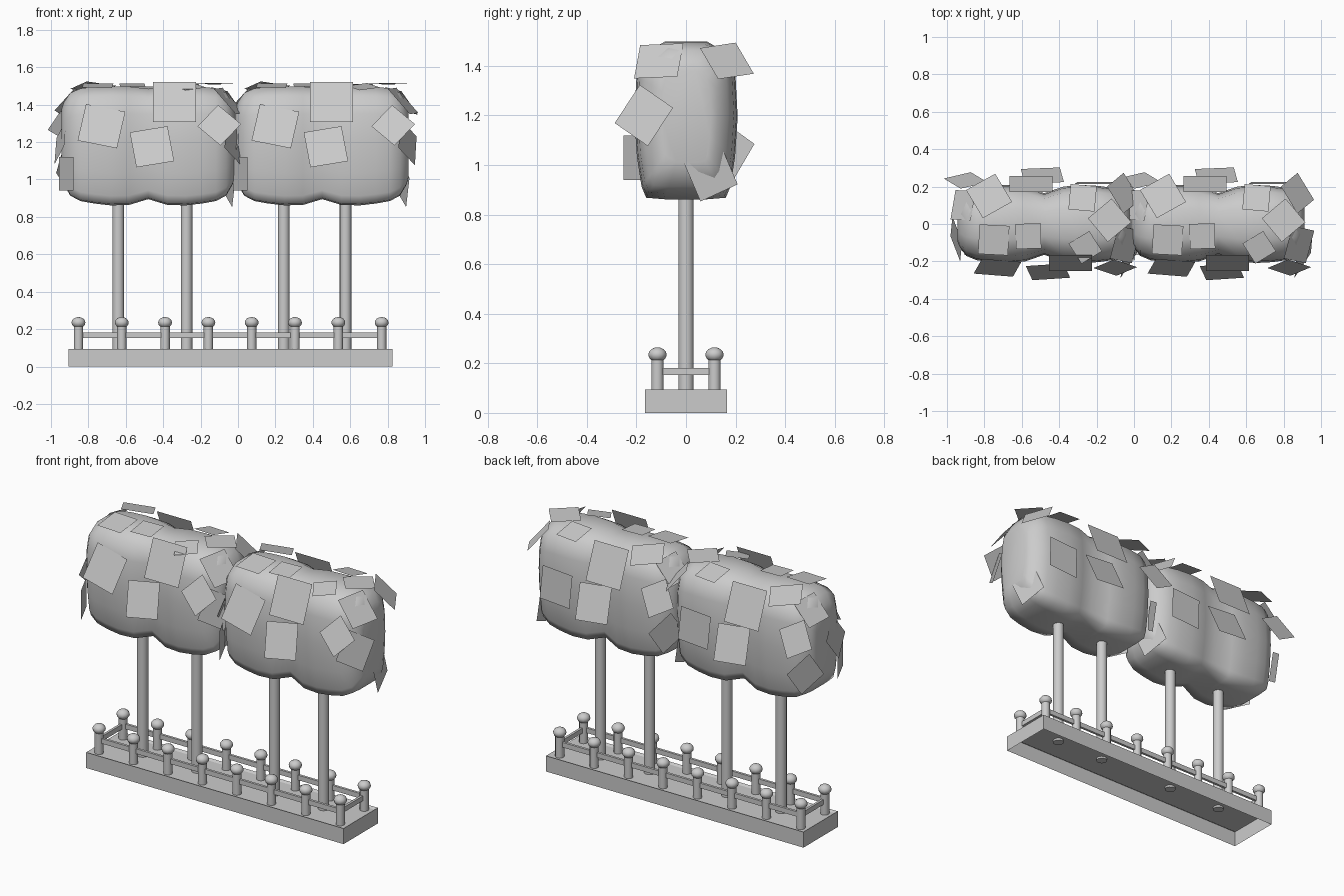
import bpy, bmesh
from math import sin, cos, exp, pi, radians, copysign
from mathutils import Vector, Matrix

cube = bpy.data.objects.get("Cube")
if cube:
    bpy.data.objects.remove(cube, do_unlink=True)

# One plain grey for every part
grey = bpy.data.materials.new("plain_grey")
grey.use_nodes = True
COLOUR = (0.6, 0.6, 0.6, 1)
grey.diffuse_color = COLOUR
grey.node_tree.nodes["Principled BSDF"].inputs["Base Color"].default_value = COLOUR


def finish(name, bm, smooth_angle=None):
    mesh = bpy.data.meshes.new(name)
    bm.to_mesh(mesh)
    bm.free()
    mesh.materials.append(grey)
    ob = bpy.data.objects.new(name, mesh)
    bpy.context.collection.objects.link(ob)
    if smooth_angle:
        bpy.ops.object.select_all(action='DESELECT')
        ob.select_set(True)
        bpy.context.view_layer.objects.active = ob
        bpy.ops.object.shade_smooth_by_angle(angle=radians(smooth_angle))


def box(bm, centre, size):
    matrix = Matrix.Translation(centre) @ Matrix.Diagonal((*size, 1))
    bmesh.ops.create_cube(bm, size=1, matrix=matrix)


def cylinder(bm, x, y, bottom, top, radius, sides):
    matrix = Matrix.Translation((x, y, (bottom + top) / 2))
    bmesh.ops.create_cone(bm, cap_ends=True, segments=sides, radius1=radius,
                          radius2=radius, depth=top - bottom, matrix=matrix)


# Planter base: open underneath, with a slightly sunken top
base_left, base_right, base_depth, base_height = 0.825, -0.905, 0.33, 0.095
bm = bmesh.new()
box(bm, ((base_left + base_right) / 2, 0, base_height / 2),
    (base_left - base_right, base_depth, base_height))
bm.normal_update()
underside = [f for f in bm.faces if f.normal.z < -0.5]
bmesh.ops.delete(bm, geom=underside, context='FACES')
soil = [f for f in bm.faces if f.normal.z > 0.5]
bmesh.ops.inset_region(bm, faces=soil, thickness=0.025, depth=0)
bmesh.ops.translate(bm, verts=soil[0].verts, vec=(0, 0, -0.008))
finish("planter_base", bm)

# Trunks
for number, x in enumerate((-0.64, -0.275, 0.245, 0.575), start=1):
    bm = bmesh.new()
    cylinder(bm, x, 0, 0.075, 0.95, 0.031, 16)
    finish(f"trunk_{number}", bm, 40)

# Fence posts with flattened round caps
first_post, last_post, row = -0.853, 0.768, 0.115
for side, y in (("front", -row), ("back", row)):
    posts, caps = bmesh.new(), bmesh.new()
    for i in range(8):
        x = first_post + (last_post - first_post) * i / 7
        cylinder(posts, x, y, 0.088, 0.215, 0.025, 12)
        matrix = Matrix.Translation((x, y, 0.235)) @ Matrix.Diagonal((1, 1, 0.8, 1))
        bmesh.ops.create_uvsphere(caps, u_segments=12, v_segments=8, radius=0.037, matrix=matrix)
    finish(f"{side}_posts", posts, 40)
    finish(f"{side}_post_caps", caps, 60)

# Fence rails
rail_height, rail_width, rail_z = 0.03, 0.015, 0.167
bm = bmesh.new()
for y in (-row, row):
    box(bm, ((first_post + last_post) / 2, y, rail_z),
        (last_post - first_post, rail_width, rail_height))
for x in (first_post, last_post):
    box(bm, (x, 0, rail_z), (rail_width, row * 2, rail_height))
finish("fence_rails", bm)

# Foliage mass: a rounded cross-section lofted along x, pinched at the middle
# and tapering to both ends
half = [(.4, 0), (.77, .01), (.86, .08), (.95, .27), (1, .52), (.96, .77), (.83, .92), (.4, 1)]
section = half + [(-y, z) for y, z in reversed(half)]
mass_reach = 0.4625


def foliage(name, centre_x):
    bm = bmesh.new()
    rings = []
    stations = 14
    for i in range(stations + 1):
        t = -cos(pi * i / stations)
        waist, slope, shoulder, tip = exp(-(t / 0.18) ** 2), t * t, t ** 4, t ** 16
        width = 0.21 - 0.045 * waist - 0.04 * shoulder - 0.07 * tip
        bottom = 0.852 + 0.043 * waist + 0.05 * slope + 0.11 * tip
        top = 1.5 - 0.015 * waist - 0.03 * shoulder - 0.09 * tip
        rings.append([bm.verts.new((centre_x + mass_reach * t, y * width,
                                    bottom + z * (top - bottom))) for y, z in section])
    for a, b in zip(rings, rings[1:]):
        for i in range(len(section)):
            bm.faces.new((a[i - 1], a[i], b[i], b[i - 1]))
    bm.faces.new(rings[0])
    bm.faces.new(rings[-1])
    bmesh.ops.recalc_face_normals(bm, faces=bm.faces)
    finish(name, bm, 75)


# Square leaf card facing the given azimuth and elevation, rolled in its plane
def card(bm, centre, azimuth, elevation, roll, size):
    azimuth, elevation, roll = map(radians, (azimuth, elevation, roll))
    normal = Vector((cos(azimuth) * cos(elevation), sin(azimuth) * cos(elevation), sin(elevation)))
    side = Vector((-sin(azimuth), cos(azimuth), 0))
    right = side * cos(roll) + normal.cross(side) * sin(roll)
    up = normal.cross(right)
    corners = (-right - up, right - up, right + up, up - right)
    bm.faces.new([bm.verts.new(Vector(centre) + corner * size / 2) for corner in corners])


# Cards on the long faces lean out at the bottom and step inwards with height
def face_card(bm, centre_x, facing, x, z, roll, size, lean=22):
    out = 0.215 + 0.002 * lean - 0.2 * (z - 1.16)
    card(bm, (centre_x + x, facing * out, z), facing * 90, lean, roll, size)


# Cards on the ends turn with y, tip upwards with height and follow the rounding
def end_card(bm, centre_x, facing, y, z, roll, size):
    out = 0.485 - 0.15 * abs(y) - 0.15 * abs(z - 1.18)
    turn = 150 * y
    azimuth = turn if facing > 0 else 180 - turn
    elevation = max(0, 130 * (z - 1.1))
    card(bm, (centre_x + facing * out, y, z), azimuth, elevation, roll, size)


# Cards on the top tip slightly towards the nearer long face
def top_card(bm, centre_x, x, y, roll, size):
    drop = abs(y)
    card(bm, (centre_x + x, y, 1.515 - 0.15 * drop), copysign(90, y), 90 - 100 * drop, roll, size)


# Card placements relative to the middle of each mass
front_cards = [(-.25, 1.285, -12, .215), (.02, 1.175, 10, .205), (.38, 1.29, 48, .165)]
back_cards = [(-.07, 1.39, 0, .23), (-.01, 1.16, 6, .21), (.27, 1.17, -4, .2, 3),
              (-.42, 1.29, 32, .17)]
left_cards = [(-.17, 1.2, -31, .185), (-.11, 1.42, 3, .18), (.1, .965, 24, .17), (.165, 1.42, 10, .17)]
right_cards = [(.17, 1.06, 33, .17), (-.08, 1.2, 35, .175), (.1, 1.42, 8, .16),
               (-.17, 1.03, 0, .18)]
top_cards = [(-.27, -.085, -3, .16), (-.085, -.065, 2, .135), (.205, .14, -5, .14),
             (.35, .02, 40, .165), (.22, -.125, 32, .13), (-.295, .15, 30, .18)]

for number, (centre_x, crest_x) in enumerate(((-0.48, 0.14), (0.45, 0.05)), start=1):
    foliage(f"foliage_{number}", centre_x)
    crest_card = (crest_x, 1.415, 0, .23)
    groups = (("front", face_card, -1, front_cards + [crest_card]),
              ("back", face_card, 1, back_cards),
              ("left", end_card, 1, left_cards),
              ("right", end_card, -1, right_cards))
    for side, place, facing, cards in groups:
        bm = bmesh.new()
        for values in cards:
            place(bm, centre_x, facing, *values)
        finish(f"{side}_leaf_cards_{number}", bm)
    bm = bmesh.new()
    for values in top_cards:
        top_card(bm, centre_x, *values)
    finish(f"top_leaf_cards_{number}", bm)
